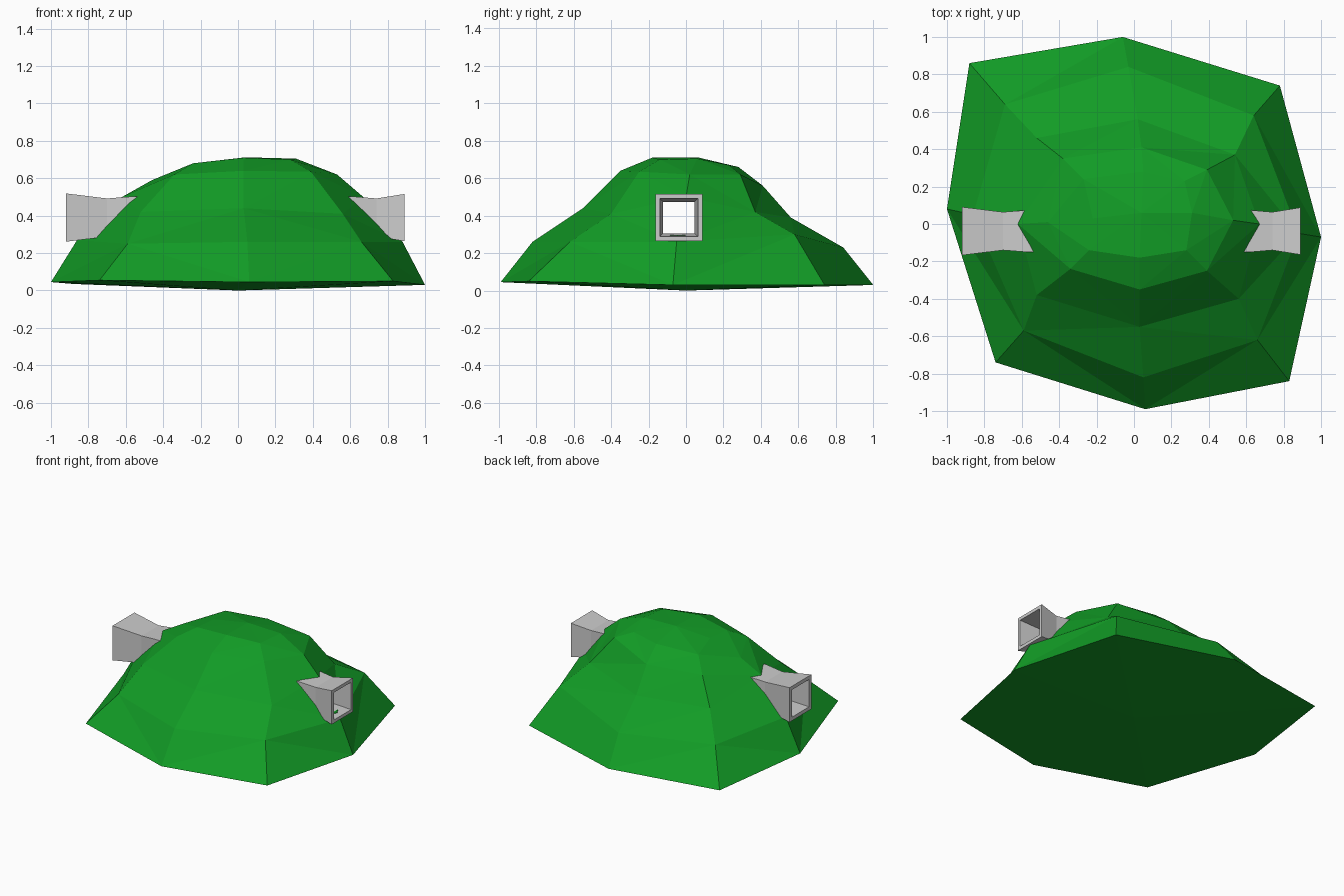
import bpy, bmesh

if "Cube" in bpy.data.objects:
    bpy.data.objects.remove(bpy.data.objects["Cube"])


def material(name, rgb):
    m = bpy.data.materials.new(name)
    m.diffuse_color = (*rgb, 1)
    m.use_nodes = True
    m.node_tree.nodes["Principled BSDF"].inputs["Base Color"].default_value = m.diffuse_color
    return m


green = material("grass green", (0.006, 0.33, 0.019))
grey = material("light grey", (0.6, 0.6, 0.6))


def finish(bm, name, mat):
    bmesh.ops.recalc_face_normals(bm, faces=bm.faces)
    me = bpy.data.meshes.new(name)
    bm.to_mesh(me)
    bm.free()
    me.materials.append(mat)
    ob = bpy.data.objects.new(name, me)
    bpy.context.collection.objects.link(ob)
    return ob


def bridge(bm, a, b):
    n = len(a)
    for i in range(n):
        j = (i + 1) % n
        bm.faces.new((a[i], a[j], b[j], b[i]))


# Hill: eight irregular ridge profiles from rim to plateau
ridges = [
    [(.06, -.99, .045), (.05, -.82, .26), (.03, -.55, .44), (.03, -.35, .64), (.03, -.18, .71)],
    [(.83, -.84, .05), (.66, -.62, .26), (.56, -.40, .41), (.39, -.25, .635), (.28, -.14, .70)],
    [(1, -.07, .03), (.88, -.05, .26), (.67, 0, .50), (.53, .02, .62), (.31, .06, .705)],
    [(.78, .74, .03), (.64, .58, .30), (.54, .37, .42), (.39, .29, .62), (.27, .23, .67)],
    [(-.06, 1, .03), (-.03, .84, .23), (.02, .56, .39), (.04, .41, .56), (.05, .28, .66)],
    [(-.88, .86, .035), (-.69, .64, .24), (-.52, .46, .40), (-.38, .35, .57), (-.27, .24, .65)],
    [(-1, .08, .045), (-.86, .05, .27), (-.62, 0, .50), (-.46, .01, .59), (-.22, .03, .68)],
    [(-.74, -.74, .055), (-.59, -.57, .25), (-.52, -.38, .42), (-.34, -.24, .62), (-.24, -.14, .68)],
]
bm = bmesh.new()
rings = [[bm.verts.new(r[k]) for r in ridges] for k in range(5)]
for lower, upper in zip(rings, rings[1:]):
    bridge(bm, lower, upper)
for ring, tip in ((rings[0], (0, 0, 0)), (rings[-1], (.04, .06, .712))):
    apex = bm.verts.new(tip)
    for i in range(8):
        bm.faces.new((ring[i], ring[(i + 1) % 8], apex))
bmesh.ops.triangulate(bm, faces=bm.faces)
hill = finish(bm, "hill", green)

# Square tunnel lining, flared at both mouths: x, outer half, inner half
CY, CZ = -.038, .39
sections = [(-.92, .129, .102), (-.70, .102, .084), (-.56, .113, .084),
            (.61, .113, .084), (.74, .102, .084), (.89, .126, .102)]


def square(bm, x, h):
    return [bm.verts.new((x, CY + sy * h, CZ + sz * h))
            for sy, sz in ((-1, -1), (1, -1), (1, 1), (-1, 1))]


bm = bmesh.new()
outer = [square(bm, x, o) for x, o, i in sections]
inner = [square(bm, x, i) for x, o, i in sections]
for loops in (outer, inner):
    for a, b in zip(loops, loops[1:]):
        bridge(bm, a, b)
bridge(bm, outer[0], inner[0])
bridge(bm, outer[-1], inner[-1])
finish(bm, "tunnel", grey)

# Bore the hill so the tunnel is open right through
bm = bmesh.new()
a, b = square(bm, -1.2, .094), square(bm, 1.2, .094)
bridge(bm, a, b)
bm.faces.new(a)
bm.faces.new(b)
cutter = finish(bm, "bore_cutter", green)
cutter.hide_render = True
mod = hill.modifiers.new("bore", 'BOOLEAN')
mod.operation = 'DIFFERENCE'
mod.solver = 'EXACT'
mod.object = cutter
bpy.context.view_layer.objects.active = hill
bpy.ops.object.modifier_apply(modifier="bore")
bpy.data.objects.remove(cutter)
